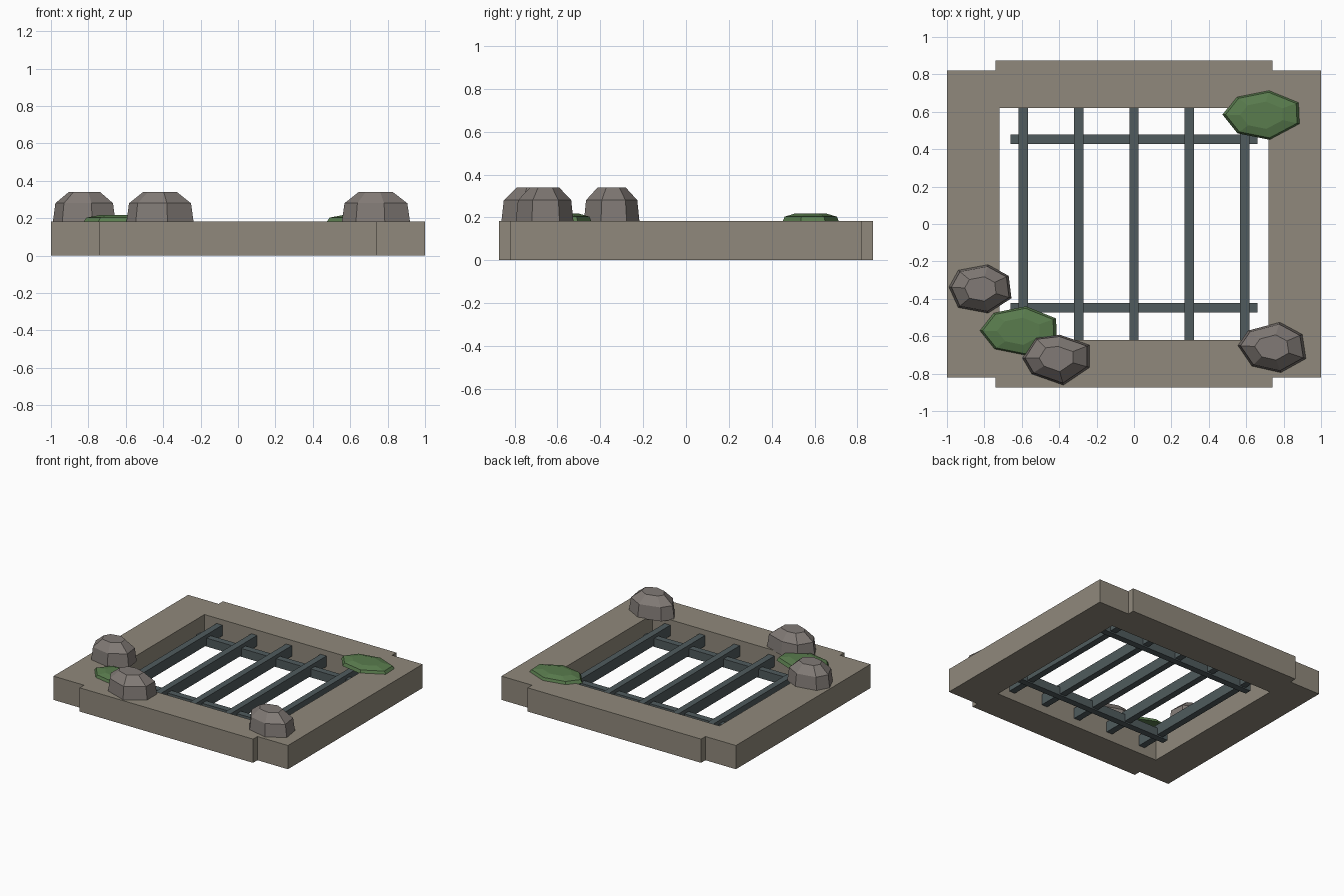
import bpy, bmesh

if "Cube" in bpy.data.objects:
    bpy.data.objects.remove(bpy.data.objects["Cube"])

def material(name, rgb):
    m = bpy.data.materials.new(name)
    m.diffuse_color = (*rgb, 1)
    m.use_nodes = True
    m.node_tree.nodes["Principled BSDF"].inputs["Base Color"].default_value = m.diffuse_color
    return m

STONE = material("stone", (0.28, 0.25, 0.20))
IRON = material("iron", (0.08, 0.105, 0.11))
ROCK = material("rock", (0.22, 0.195, 0.18))
MOSS = material("moss", (0.10, 0.20, 0.075))

def add(name, bm, mat):
    bmesh.ops.recalc_face_normals(bm, faces=bm.faces)
    me = bpy.data.meshes.new(name)
    bm.to_mesh(me)
    bm.free()
    me.materials.append(mat)
    ob = bpy.data.objects.new(name, me)
    bpy.context.collection.objects.link(ob)
    return ob

def box(name, lo, hi, mat):
    bm = bmesh.new()
    bmesh.ops.create_cube(bm, size=1)
    for v in bm.verts:
        v.co = [lo[i] + (v.co[i] + 0.5) * (hi[i] - lo[i]) for i in range(3)]
    return add(name, bm, mat)

def dome(name, centre, outline, rings, mat):
    """Seven-sided faceted lump; rings are (scale, z)."""
    bm = bmesh.new()
    loops = [[bm.verts.new((centre[0] + x * s, centre[1] + y * s, z))
              for x, y in outline] for s, z in rings]
    n = len(outline)
    for a, b in zip(loops, loops[1:]):
        for i in range(n):
            j = (i + 1) % n
            bm.faces.new((a[i], a[j], b[j], b[i]))
    bm.faces.new(loops[0])
    bm.faces.new(loops[-1])
    return add(name, bm, mat)

TOP = 0.183

# stone surround
for side, s in (("left", -1), ("right", 1)):
    xs = sorted((s * 0.72, s * 1.0))
    box(side + "_kerb", (xs[0], -0.82, 0), (xs[1], 0.82, TOP), STONE)
for side, s in (("front", -1), ("back", 1)):
    ys = sorted((s * 0.62, s * 0.873))
    box(side + "_kerb", (-0.74, ys[0], 0), (0.74, ys[1], TOP), STONE)

# iron grate
for i in range(5):
    x = (i - 2) * 0.296
    box(f"long_bar_{i + 1}", (x - 0.025, -0.63, 0.06), (x + 0.025, 0.63, 0.142), IRON)
for i, y in enumerate((-0.447, 0.453)):
    box(f"cross_bar_{i + 1}", (-0.66, y - 0.025, 0.05), (0.66, y + 0.025, 0.115), IRON)

# rocks
rock_rings = ((1.0, TOP - 0.005), (0.92, 0.28), (0.5, 0.34))
rocks = (
    ((-0.82, -0.347), ((-.17, .01), (-.12, .10), (.04, .13), (.15, .07),
                       (.165, -.05), (.04, -.13), (-.12, -.10))),
    ((-0.417, -0.717), ((-.18, 0), (-.11, .11), (.02, .125), (.18, .07),
                        (.18, -.05), (.04, -.145), (-.13, -.085))),
    ((0.735, -0.66), ((-.18, .01), (-.125, .09), (.045, .135), (.165, .07),
                      (.185, -.06), (.05, -.135), (-.105, -.10))),
)
for i, (c, o) in enumerate(rocks):
    dome(f"rock_{i + 1}", c, o, rock_rings, ROCK)

# moss patches
moss_outline = ((-.21, .005), (-.135, .10), (.04, .135), (.2, .07),
                (.205, -.045), (.045, -.13), (-.13, -.095))
moss_rings = ((1.0, TOP - 0.005), (0.92, 0.203), (0.55, 0.218))
for i, c in enumerate(((-0.617, -0.575), (0.683, 0.58))):
    dome(f"moss_{i + 1}", c, moss_outline, moss_rings, MOSS)
